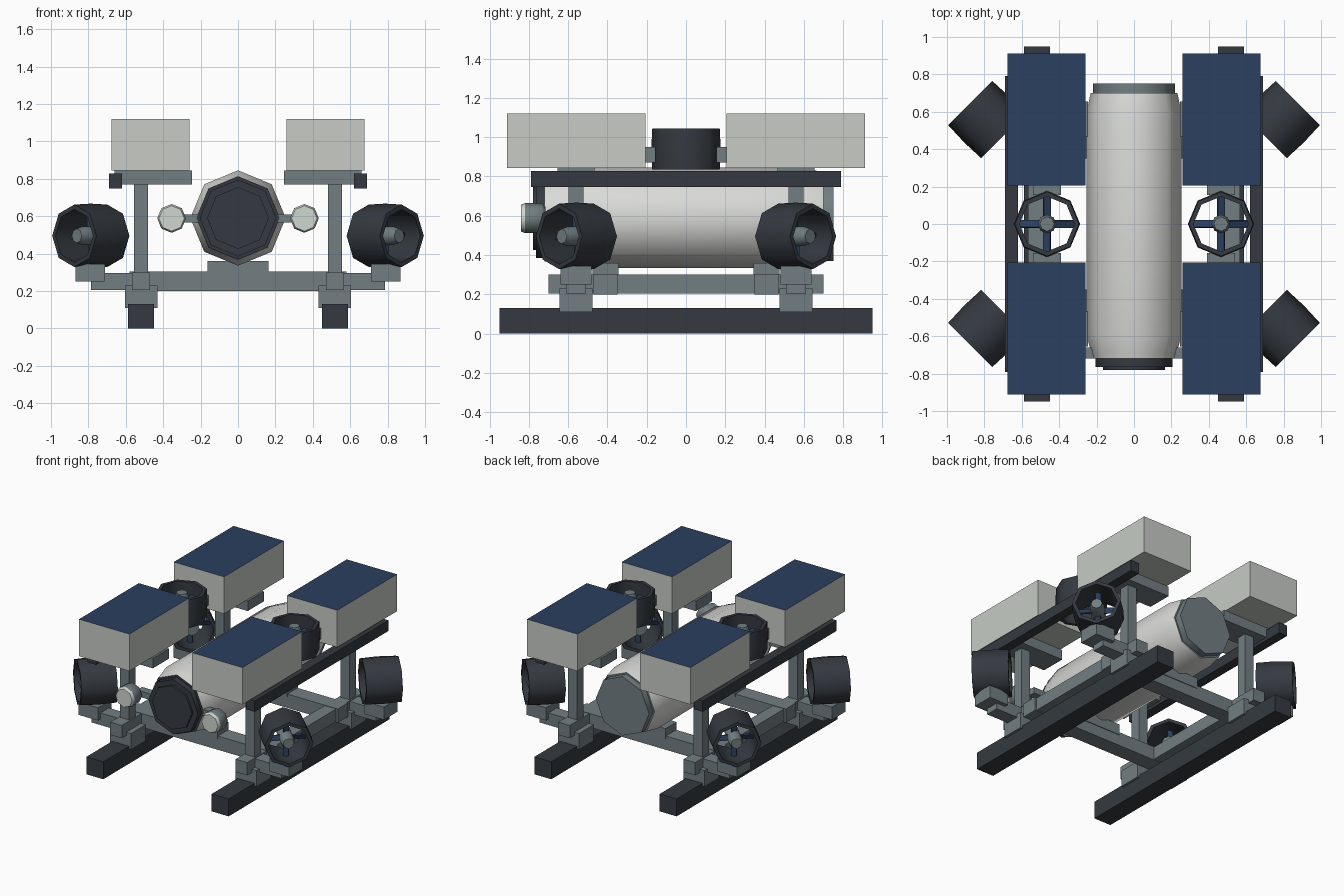
import bpy, bmesh, math
from mathutils import Vector, Matrix

cube = bpy.data.objects.get("Cube")
if cube:
    bpy.data.objects.remove(cube, do_unlink=True)


def material(name, r, g, b):
    m = bpy.data.materials.new(name)
    m.use_nodes = True
    m.diffuse_color = (r, g, b, 1)
    m.node_tree.nodes["Principled BSDF"].inputs["Base Color"].default_value = (r, g, b, 1)
    return m


WHITE = material("hull white", .70, .71, .69)
FOAM = material("foam grey", .57, .60, .56)
BLUE = material("deck blue", .024, .05, .115)
STEEL = material("steel grey", .17, .21, .225)
DARK = material("charcoal", .035, .042, .052)
LENS = material("lens grey", .62, .68, .63)


def finish(name, bm, mats, smooth=False):
    bmesh.ops.recalc_face_normals(bm, faces=bm.faces)
    mesh = bpy.data.meshes.new(name)
    bm.to_mesh(mesh)
    bm.free()
    for m in mats:
        mesh.materials.append(m)
    ob = bpy.data.objects.new(name, mesh)
    bpy.context.collection.objects.link(ob)
    if smooth:
        bpy.ops.object.select_all(action='DESELECT')
        ob.select_set(True)
        bpy.context.view_layer.objects.active = ob
        bpy.ops.object.shade_smooth_by_angle(angle=math.radians(50))
    return ob


def box(name, xs, ys, zs, mat, top=None):
    """Box from ranges, with an optional colour on its top face."""
    bm = bmesh.new()
    size = [abs(r[1] - r[0]) for r in (xs, ys, zs)]
    mid = [(r[0] + r[1]) / 2 for r in (xs, ys, zs)]
    bmesh.ops.create_cube(bm, size=1, matrix=Matrix.Translation(mid) @ Matrix.Diagonal((*size, 1)))
    if top:
        for f in bm.faces:
            f.material_index = int(f.normal.z > .5)
    return finish(name, bm, [mat, top] if top else [mat])


def around(v, half):
    return (v - half, v + half)


def frame_at(origin, axis):
    axis = Vector(axis)
    turn = axis.to_track_quat('Z', 'Y').to_matrix().to_4x4() if abs(axis.z) < .9 else Matrix()
    return Matrix.Translation(origin) @ turn


def lathe(name, profile, place, mats, rule=None, loop=False, sides=8):
    """Spin (radius, distance) points round the local z axis."""
    bm = bmesh.new()
    rings = []
    for r, t in profile:
        angles = [2 * math.pi * k / sides for k in range(sides)]
        rings.append([bm.verts.new((r * math.cos(a), r * math.sin(a), t)) for a in angles])
    pairs = list(zip(rings, rings[1:]))
    if loop:
        pairs.append((rings[-1], rings[0]))
    else:
        bm.faces.new(rings[0])
        bm.faces.new(rings[-1])
    for a, b in pairs:
        for k in range(sides):
            n = (k + 1) % sides
            bm.faces.new((a[k], a[n], b[n], b[k]))
    if rule:
        for f in bm.faces:
            f.material_index = rule(f.calc_center_median().z)
    bm.transform(place)
    return finish(name, bm, mats, True)


def thruster(name, origin, axis, length, radius):
    """Duct open at both ends, with a hub and four blades inside."""
    place = frame_at(origin, axis)
    h, inner = length / 2, radius - .03
    lathe(name + "_duct", [(radius * .97, -h), (radius, 0), (radius * .97, h), (inner, h), (inner, -h)],
          place, [DARK], loop=True)
    lathe(name + "_hub", [(.05, -h * .7), (.05, h * .5), (.038, h * .85)], place, [STEEL])
    bm = bmesh.new()
    for k in range(4):
        blade = (Matrix.Rotation(k * math.pi / 2, 4, 'Z') @ Matrix.Translation((inner / 2 + .02, 0, 0))
                 @ Matrix.Rotation(.4, 4, 'X') @ Matrix.Diagonal((inner - .03, .04, .012, 1)))
        bmesh.ops.create_cube(bm, size=1, matrix=blade)
    bm.transform(place)
    finish(name + "_blades", bm, [BLUE])


# Pressure hull, with a dark front dome and a steel rear cap
hull = [(.165, -.78), (.165, -.765), (.205, -.765), (.205, -.72), (.222, -.72), (.228, -.69),
        (.255, -.59), (.255, .59), (.232, .70), (.22, .70), (.22, .75)]
# The lathe's +z is laid along +y
lathe("pressure_hull", hull, frame_at((0, 0, .59), (0, 1, 0)), [WHITE, DARK, STEEL],
      lambda t: 1 if t < -.719 else 2 if t > .699 else 0)

# Cross bars and hull saddles
for y, end in ((-.41, "front"), (.41, "rear")):
    box(end + "_cross_bar", (-.58, .58), around(y, .06), (.2, .303), STEEL)
    box(end + "_hull_saddle", (-.163, .163), around(y, .065), (.28, .36), STEEL)

for s, side in ((1, "left"), (-1, "right")):
    # Skids and long rails
    box(side + "_skid", around(s * .518, .07), (-.95, .95), (0, .13), DARK)
    box(side + "_lower_rail", around(s * .518, .048), (-.7, .7), (.205, .3), STEEL)
    box(side + "_upper_rail", around(s * .655, .035), (-.79, .79), (.747, .827), DARK)

    # Vertical thruster and its lugs
    thruster(side + "_vertical_thruster", (s * .465, 0, .94), (0, 0, 1), .21, .177)

    for e, end in ((-1, "front"), (1, "rear")):
        tag = side + "_" + end
        box(tag + "_vertical_lug", around(s * .465, .075), around(e * .183, .028), (.87, .95), STEEL)
        # Upright, skid clamp, bracket and float
        box(tag + "_skid_clamp", around(s * .518, .087), around(e * .56, .085), (.11, .23), STEEL)
        box(tag + "_post", around(s * .518, .038), around(e * .56, .038), (.2, .8), STEEL)
        box(tag + "_float_bracket", (s * .245, s * .66), around(e * .56, .095), (.77, .844), STEEL)
        box(tag + "_float", (s * .26, s * .675), (e * .207, e * .912), (.844, 1.12), FOAM, BLUE)
        # Angled thruster on its outrigger
        box(tag + "_outrigger", (s * .5, s * .785), around(e * .56, .05), (.205, .295), STEEL)
        box(tag + "_thruster_mount", around(s * .79, .08), around(e * .56, .08), (.25, .345), STEEL)
        thruster(tag + "_thruster", (s * .787, e * .558, .495), (s, e, 0), .25, .172)

    # Headlamp and its arm
    lathe(side + "_lamp", [(.058, -.06), (.077, -.04), (.077, .045), (.068, .065)],
          frame_at((s * .355, -.775, .588), (0, -1, 0)), [STEEL, LENS], lambda t: int(t > .05))
    box(side + "_lamp_arm", (s * .19, s * .33), around(-.69, .03), (.565, .61), STEEL)
